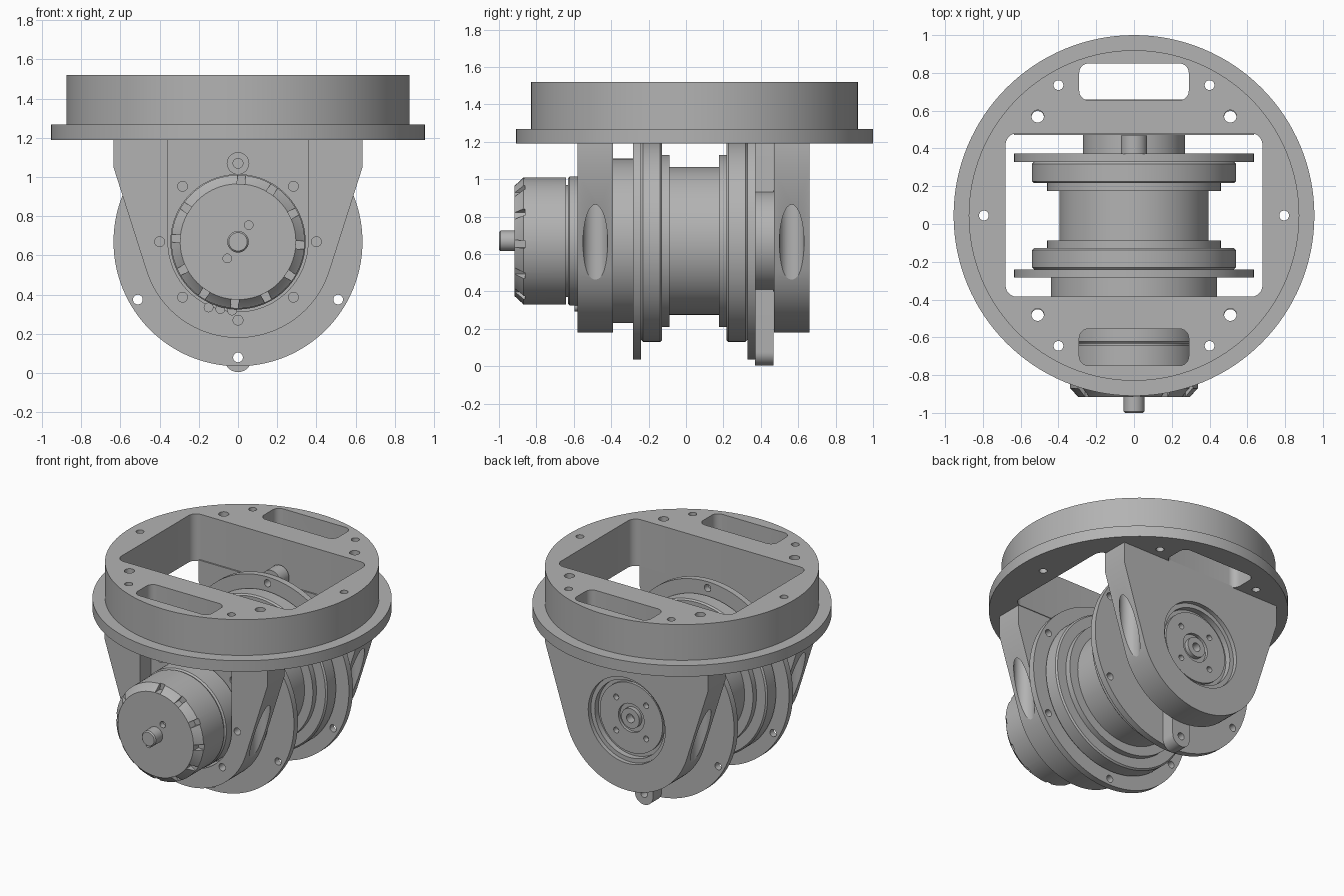
import bpy, bmesh
from math import sin, cos, radians, pi
from mathutils import Matrix, Vector

if "Cube" in bpy.data.objects:
    bpy.data.objects.remove(bpy.data.objects["Cube"], do_unlink=True)

grey = bpy.data.materials.new("plain grey")
grey.use_nodes = True
grey.diffuse_color = (0.45, 0.45, 0.45, 1)
grey.node_tree.nodes["Principled BSDF"].inputs["Base Color"].default_value = (0.45, 0.45, 0.45, 1)

AXIS = 0.67      # height of the drum axle
RING_Y = 0.045   # centre of the mounting ring


def finish(name, bm):
    bmesh.ops.recalc_face_normals(bm, faces=bm.faces)
    mesh = bpy.data.meshes.new(name)
    bm.to_mesh(mesh)
    bm.free()
    obj = bpy.data.objects.new(name, mesh)
    bpy.context.collection.objects.link(obj)
    mesh.materials.append(grey)
    return obj


def prism(name, outline, axis, a, b):
    """Extrude a closed outline along z (points x, y) or y (points x, z)."""
    place = (lambda u, v, t: (u, v, t)) if axis == "z" else (lambda u, v, t: (u, t, v))
    bm = bmesh.new()
    face = bm.faces.new([bm.verts.new(place(u, v, a)) for u, v in outline])
    out = bmesh.ops.extrude_face_region(bm, geom=[face])
    move = Vector(place(0, 0, b - a))
    bmesh.ops.translate(bm, vec=move, verts=[g for g in out["geom"] if isinstance(g, bmesh.types.BMVert)])
    return finish(name, bm)


def arc(u, v, r, start, end, steps):
    angles = [radians(start + (end - start) * i / steps) for i in range(steps + 1)]
    return [(u + r * cos(t), v + r * sin(t)) for t in angles]


def disc(name, u, v, r, axis, a, b, steps=24):
    return prism(name, arc(u, v, r, 0, 360, steps)[:-1], axis, a, b)


def rounded(w, low, high, r):
    """Rounded rectangle outline, centred on x = 0."""
    return (arc(w - r, high - r, r, 0, 90, 6) + arc(r - w, high - r, r, 90, 180, 6)
            + arc(r - w, low + r, r, 180, 270, 6) + arc(w - r, low + r, r, 270, 360, 6))


def lathe(name, profile, steps=96):
    """Turn a closed (radius, y) profile around the axle."""
    bm = bmesh.new()
    verts = [bm.verts.new((r, y, AXIS)) for r, y in profile]
    edges = [bm.edges.new((verts[i - 1], verts[i])) for i in range(len(verts))]
    bmesh.ops.spin(bm, geom=verts + edges, cent=(0, 0, AXIS), axis=(0, 1, 0),
                   angle=2 * pi, steps=steps, use_merge=True)
    bmesh.ops.remove_doubles(bm, verts=bm.verts, dist=0.0001)
    return finish(name, bm)


def cut(obj, cutters):
    """Subtract the cutters and bake the result."""
    for c in cutters:
        mod = obj.modifiers.new("cut", "BOOLEAN")
        mod.object, mod.operation, mod.solver = c, "DIFFERENCE", "EXACT"
    bpy.context.view_layer.update()
    graph = bpy.context.evaluated_depsgraph_get()
    mesh = bpy.data.meshes.new_from_object(obj.evaluated_get(graph))
    obj.modifiers.clear()
    obj.data = mesh
    for c in cutters:
        bpy.data.objects.remove(c, do_unlink=True)
    return obj


def around(r, count, size, a, b, start=90):
    """Round cutters in a circle about the axle."""
    return [disc("cutter", r * cos(t), AXIS + r * sin(t), size, "y", a, b)
            for t in (radians(start + 360 * i / count) for i in range(count))]


parts = []

# Mounting ring: stepped round plate with window, slots and bolt holes
outer, inner = 0.955, 0.875
bm = bmesh.new()
levels = [(outer, 1.19), (outer, 1.268), (inner, 1.268), (inner, 1.52)]
loops = [[bm.verts.new((u, v, z)) for u, v in arc(0, RING_Y, r, 0, 360, 128)[:-1]] for r, z in levels]
for low, high in zip(loops, loops[1:]):
    for i in range(len(low)):
        bm.faces.new((low[i - 1], low[i], high[i], high[i - 1]))
bm.faces.new(loops[0])
bm.faces.new(loops[-1])
ring = finish("mounting_ring", bm)
holes = [prism("cutter", rounded(0.68, -0.385, 0.48, 0.06), "z", 1, 1.7),
         prism("cutter", rounded(0.29, 0.655, 0.85, 0.05), "z", 1, 1.7),
         prism("cutter", rounded(0.29, -0.75, -0.555, 0.05), "z", 1, 1.7)]
for side in (-1, 1):
    for x, y, r in ((0.51, 0.525, 0.033), (0.4, 0.69, 0.026)):
        holes += [disc("cutter", side * x, RING_Y + s * y, r, "z", 1, 1.7) for s in (-1, 1)]
    holes.append(disc("cutter", side * 0.795, RING_Y, 0.026, "z", 1, 1.7))
parts.append(cut(ring, holes))

# Hanging brackets: tapered plates with a rounded foot and screw pockets
outline = ([(-0.635, 1.05), (-0.635, 1.2), (0.635, 1.2), (0.635, 1.05)]
           + arc(0, AXIS, 0.49, -17.6, -162.4, 48))


def bracket(name, a, b, extra):
    plate = prism(name, outline, "y", a, b)
    mid = (a + b) / 2
    pockets = [disc("cutter", s * 0.51, mid, r, "z", 0.46, top, 32)
               for s in (-1, 1) for r, top in ((0.066, 1.04), (0.033, 1.3))]
    return cut(plate, pockets + extra)


motor_pocket = [(0.357, 1.3), (-0.357, 1.3)] + arc(0, AXIS, 0.357, 180, 360, 48)
parts.append(bracket("front_bracket", -0.58, -0.39,
                     [prism("cutter", motor_pocket, "y", -0.7, -0.46),
                      disc("cutter", 0, AXIS + 0.4, 0.055, "y", -0.7, -0.43)]
                     + around(0.4, 8, 0.025, -0.7, -0.41)))
parts.append(bracket("back_bracket", 0.47, 0.66, [disc("cutter", 0, AXIS, 0.3, "y", 0.5, 0.8, 64)]))

# Bearing seat with stepped rings inside the back bracket
bearing = lathe("back_bearing", [(0, 0.49), (0.302, 0.49), (0.302, 0.63), (0.27, 0.63), (0.27, 0.59),
                                 (0.245, 0.59), (0.245, 0.61), (0.1, 0.61), (0.1, 0.59), (0.07, 0.59),
                                 (0.07, 0.62), (0.03, 0.62), (0.03, 0.56), (0, 0.56)], 64)
parts.append(cut(bearing, around(0.165, 4, 0.02, 0.57, 0.8, 45)))

# Winding drum with stepped shoulders and bolted flanges
half = [(0.44, -0.4), (0.44, -0.284), (0.635, -0.284), (0.635, -0.24), (0.53, -0.24), (0.54, -0.23),
        (0.54, -0.138), (0.53, -0.128), (0.46, -0.128), (0.46, -0.088), (0.395, -0.088)]
mirrored = [(r, 0.088 - y) for r, y in reversed(half[2:])]
parts.append(cut(lathe("winding_drum", [(0, -0.4)] + half + mirrored + [(0, 0.372)], 128),
                 around(0.59, 6, 0.025, -0.3, -0.236) + around(0.59, 6, 0.025, 0.324, 0.4)))

# Anchor bar behind the drum, with a hub and a hole at each end
bar = prism("anchor_bar", arc(0, 1.265, 0.07, 0, 180, 16) + arc(0, 0.075, 0.07, 180, 360, 16), "y", 0.37, 0.468)
parts.append(cut(bar, [disc("cutter", 0, z, 0.025, "y", 0.2, 0.6) for z in (0.08, 1.26)]))
parts.append(disc("anchor_hub", 0, AXIS, 0.27, "y", 0.368, 0.48, 64))

# Motor: base, bell with vents, and shaft
parts.append(lathe("motor_base", [(0, -0.47), (0, -0.65), (0.3, -0.65), (0.3, -0.632), (0.335, -0.632),
                                  (0.345, -0.622), (0.345, -0.47)]))
bell = lathe("motor_bell", [(0, -0.642), (0.34, -0.642), (0.34, -0.87), (0.333, -0.875), (0.295, -0.917), (0, -0.917)])
vents = []
for i in range(12):
    bm = bmesh.new()
    bmesh.ops.create_cube(bm, size=1)
    turn = Matrix.Translation((0, 0, AXIS)) @ Matrix.Rotation(radians(30 * i + 3), 4, "Y")
    bm.transform(turn @ Matrix.Translation((0.335, -0.9, 0)) @ Matrix.Diagonal((0.08, 0.08, 0.04, 1)))
    vents.append(finish("cutter", bm))
vents += [disc("cutter", s * 0.055, AXIS + s * 0.085, 0.022, "y", -1, -0.88) for s in (-1, 1)]
parts.append(cut(bell, vents))
parts.append(lathe("motor_shaft", [(0, -0.9), (0.055, -0.9), (0.055, -0.992), (0.047, -1), (0, -1)], 32))

# Motor leads under the base
for i in range(3):
    parts.append(disc("motor_lead", -0.15 + 0.06 * i, 0.335 - 0.008 * i, 0.025, "y", -0.595, -0.47, 16))

# Smooth curved walls, keep edges crisp
bpy.ops.object.select_all(action="DESELECT")
for obj in parts:
    obj.select_set(True)
bpy.context.view_layer.objects.active = parts[0]
bpy.ops.object.shade_smooth_by_angle(angle=radians(25))
